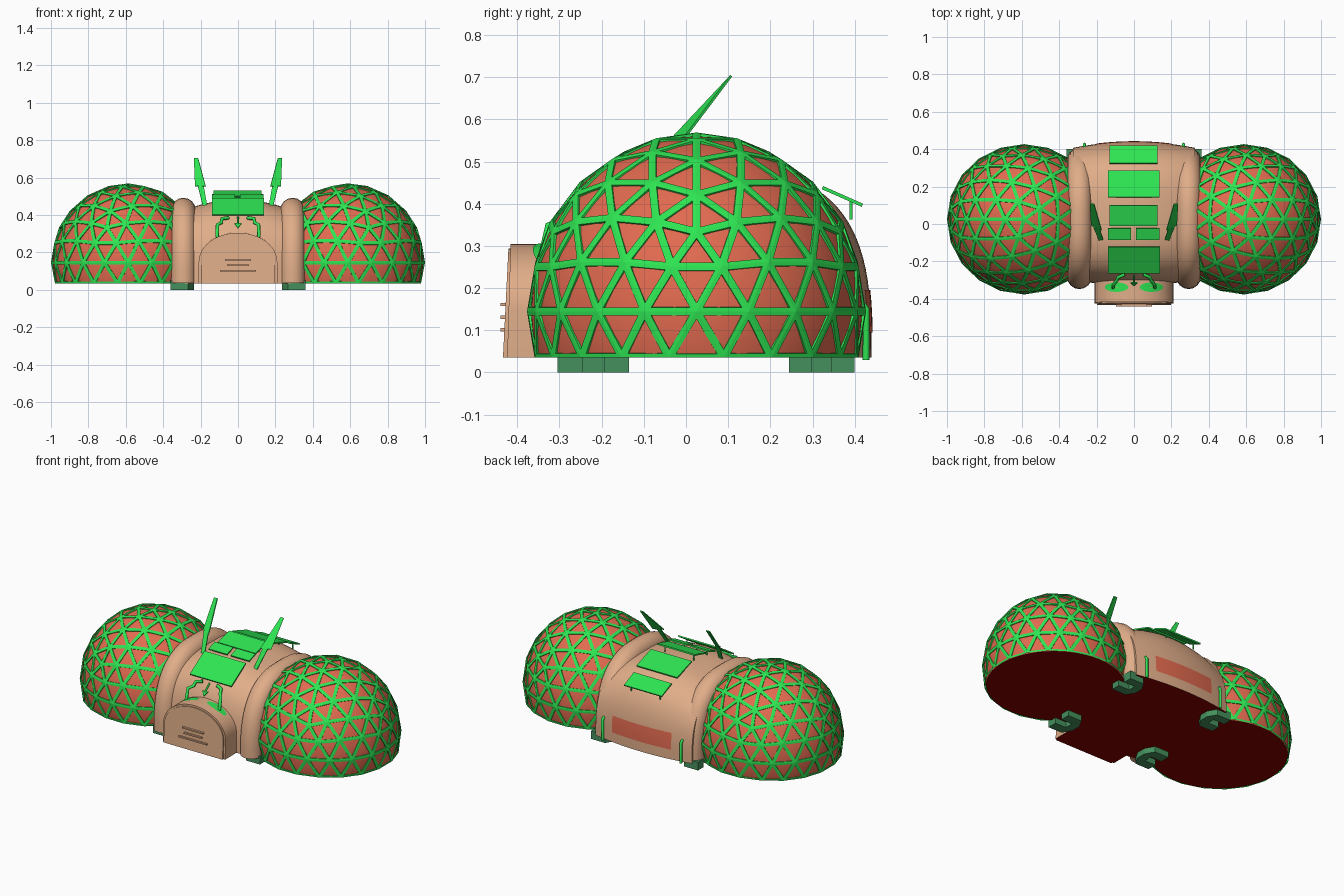
import bpy, bmesh
from math import sin, cos, pi, radians
from mathutils import Vector

if "Cube" in bpy.data.objects:
    bpy.data.objects.remove(bpy.data.objects["Cube"], do_unlink=True)


def material(name, rgb):
    m = bpy.data.materials.new(name)
    m.use_nodes = True
    m.diffuse_color = (*rgb, 1)
    node = next(n for n in m.node_tree.nodes if n.type == 'BSDF_PRINCIPLED')
    node.inputs["Base Color"].default_value = (*rgb, 1)
    return m


TAN = material("tan shell", (0.75, 0.42, 0.25))
GREEN = material("bright green", (0.027, 0.78, 0.085))
DOME = material("terracotta", (0.76, 0.145, 0.08))
UNDER = material("dark red underside", (0.25, 0.0, 0.0))
PAD = material("dull green", (0.06, 0.28, 0.11))

FLOOR = 0.035
SIDES = ((1, "left"), (-1, "right"))


def finish(name, bm, mats, smooth=False):
    me = bpy.data.meshes.new(name)
    bm.to_mesh(me)
    bm.free()
    for m in mats:
        me.materials.append(m)
    ob = bpy.data.objects.new(name, me)
    bpy.context.collection.objects.link(ob)
    if smooth:
        bpy.ops.object.select_all(action='DESELECT')
        ob.select_set(True)
        bpy.context.view_layer.objects.active = ob
        bpy.ops.object.shade_smooth_by_angle(angle=radians(35))


def outward(bm):
    bmesh.ops.recalc_face_normals(bm, faces=bm.faces[:])


def tube(name, points, radius, mat, res=4):
    cu = bpy.data.curves.new(name, 'CURVE')
    cu.dimensions = '3D'
    cu.bevel_depth = radius
    cu.bevel_resolution = res
    cu.use_fill_caps = True
    sp = cu.splines.new('POLY')
    sp.points.add(len(points) - 1)
    for p, co in zip(sp.points, points):
        p.co = (*co, 1)
    cu.materials.append(mat)
    ob = bpy.data.objects.new(name, cu)
    bpy.context.collection.objects.link(ob)


def prism(name, bottom, top, mats, smooth=False):
    """Solid between two matching outlines."""
    bm = bmesh.new()
    a = [bm.verts.new(p) for p in bottom]
    b = [bm.verts.new(p) for p in top]
    n = len(a)
    bm.faces.new(a)
    bm.faces.new(b)
    for i in range(n):
        bm.faces.new((a[i], a[(i + 1) % n], b[(i + 1) % n], b[i]))
    if len(mats) > 1:
        for f in bm.faces:
            f.material_index = int(all(v.co.z < FLOOR + 0.001 for v in f.verts))
    outward(bm)
    finish(name, bm, mats, smooth)


def slab(name, corners, thick, mat):
    """Flat plate whose top is the given outline."""
    c = [Vector(p) for p in corners]
    n = (c[1] - c[0]).cross(c[2] - c[0]).normalized() * thick
    prism(name, [p - n for p in c], c, [mat])


def patch(name, rows, mat, facing):
    """Thin skin over a grid of points, lying on a curved surface."""
    bm = bmesh.new()
    grid = [[bm.verts.new(p) for p in row] for row in rows]
    for a, b in zip(grid, grid[1:]):
        for j in range(len(a) - 1):
            bm.faces.new((a[j], b[j], b[j + 1], a[j + 1]))
    bm.normal_update()
    bmesh.ops.reverse_faces(bm, faces=[f for f in bm.faces if f.normal.dot(facing) < 0])
    finish(name, bm, [mat], True)


def arch_point(t, mid, half, height, power):
    """Squarish arch in the y-z plane."""
    c, s = cos(t), max(sin(t), 0)
    return (mid + half * (1 if c > 0 else -1) * abs(c) ** power,
            FLOOR + height * s ** power)


def dome_point(sx, co, scale):
    return (sx * (0.587 + 0.413 * scale * co.x), 0.025 + 0.402 * scale * co.y,
            0.145 + 0.424 * scale * co.z)


for sx, side in SIDES:
    # Smooth dome shell, cut flat at the floor
    bm = bmesh.new()
    bmesh.ops.create_uvsphere(bm, u_segments=48, v_segments=28, radius=1)
    for v in bm.verts:
        v.co = dome_point(sx, v.co, 0.979)
    cut = bmesh.ops.bisect_plane(bm, geom=bm.verts[:] + bm.edges[:] + bm.faces[:],
                                 plane_co=(0, 0, FLOOR), plane_no=(0, 0, 1), clear_inner=True)
    rim = [e for e in cut["geom_cut"] if isinstance(e, bmesh.types.BMEdge)]
    for f in bmesh.ops.contextual_create(bm, geom=rim)["faces"]:
        f.material_index = 1
    outward(bm)
    finish(side + "_dome", bm, [DOME, UNDER], True)

    # Geodesic lattice: flat struts left after cutting out the triangles
    bm = bmesh.new()
    bmesh.ops.create_icosphere(bm, subdivisions=3, radius=1)
    bmesh.ops.delete(bm, geom=[v for v in bm.verts if v.co.z < -0.36], context='VERTS')
    for v in bm.verts:
        low = v.co.z < -0.1
        v.co = dome_point(sx, v.co, 1)
        if low:
            v.co.z = FLOOR
    outward(bm)
    panes = bm.faces[:]
    for width, depth in ((0.0095, 0), (0.001, -0.009)):
        bmesh.ops.inset_individual(bm, faces=panes, thickness=width, depth=depth,
                                   use_even_offset=True)
    bmesh.ops.delete(bm, geom=panes, context='FACES')
    finish(side + "_dome_struts", bm, [GREEN])

# Central barrel hull
HALF, TALL, MID = 0.385, 0.447, 0.055


def swell(x):
    return 1 - 0.8 * x * x, 1 - 1.5 * x * x


bm = bmesh.new()
NX, NT = 14, 48
rows = []
for i in range(NX + 1):
    x = -0.325 + 0.65 * i / NX
    sy, sz = swell(x)
    rows.append([bm.verts.new((x, *arch_point(pi * j / NT, MID, HALF * sy, TALL * sz, 2 / 3)))
                 for j in range(NT + 1)])
for a, b in zip(rows, rows[1:]):
    for j in range(NT):
        bm.faces.new((a[j], a[j + 1], b[j + 1], b[j]))
    bm.faces.new((a[0], b[0], b[NT], a[NT])).material_index = 1
bm.faces.new(rows[0])
bm.faces.new(rows[-1])
outward(bm)
finish("hull", bm, [TAN, UNDER], True)


# Rear window, a skin following the hull
def hull_back(x, z):
    sy, sz = swell(x)
    return MID + HALF * sy * (1 - ((z - FLOOR) / (TALL * sz)) ** 3) ** (1 / 3)


patch("rear_window", [[(x, hull_back(x, z) + 0.003, z) for z in (0.095, 0.12, 0.145, 0.17, 0.195)]
                      for x in [-0.2 + 0.4 * i / 14 for i in range(15)]],
      DOME, Vector((0, 1, 0)))

# Padded arches joining hull and domes
for sx, side in SIDES:
    path = [(sx * 0.292, *arch_point(pi * j / 40, 0.03, 0.312, 0.39, 0.74)) for j in range(41)]
    path = [(x, y, z + 0.001) for x, y, z in path]
    tube(side + "_arch", path, 0.066, TAN, 6)

# Entrance porch with a raised door and vent slats
SPRING = 0.15


def porch(w, top, y0, lean):
    pts = [(w, SPRING), (w, FLOOR), (-w, FLOOR), (-w, SPRING)]
    pts += [(-w * cos(pi * k / 24), SPRING + (top - SPRING) * sin(pi * k / 24))
            for k in range(1, 24)]
    return [(x, y0 + lean * (z - FLOOR), z) for x, z in pts]


prism("porch", porch(0.21, 0.305, -0.424, 0.03), porch(0.21, 0.305, -0.2, 0), [TAN, UNDER], True)
prism("porch_door", porch(0.199, 0.294, -0.434, 0.05), porch(0.199, 0.294, -0.4, 0),
      [TAN, UNDER], True)
for k, w in enumerate((0.095, 0.06, 0.07)):
    z = 0.105 + 0.03 * k
    slab("vent_slat_%d" % (k + 1),
         [(-w, -0.44, z), (w, -0.44, z), (w, -0.42, z), (-w, -0.42, z)], 0.008, TAN)

# Roof panels: x range, front y and z, back y and z
PANELS = {
    "front_panel": (-0.14, 0.14, -0.265, 0.404, -0.125, 0.492),
    "small_panel_right": (-0.14, -0.015, -0.085, 0.489, -0.025, 0.509),
    "small_panel_left": (0.01, 0.135, -0.085, 0.489, -0.025, 0.509),
    "middle_panel": (-0.13, 0.125, -0.01, 0.503, 0.1, 0.532),
    "rear_panel": (-0.14, 0.135, 0.145, 0.512, 0.285, 0.465),
    "tail_panel": (-0.13, 0.125, 0.325, 0.442, 0.42, 0.4),
}
for name, (x0, x1, y0, z0, y1, z1) in PANELS.items():
    slab(name, [(x0, y0, z0), (x1, y0, z0), (x1, y1, z1), (x0, y1, z1)], 0.008, GREEN)
    y, z = y0 + 0.7 * (y1 - y0), z0 + 0.7 * (z1 - z0)
    for x in (x0 + 0.03, x1 - 0.03):
        tube(name + "_post", [(x, y, z - 0.004), (x, y, z - 0.05)], 0.004, GREEN, 1)

for sx, side in SIDES:
    # Swept-back antenna: narrow stem and tapering, slightly twisted blade
    def fin(name, a, wa, b, wb, twist):
        outline = [(a[0] - wa, a[1] - twist, a[2]), (a[0] + wa, a[1] + twist, a[2]),
                   (b[0] + wb, b[1], b[2]), (b[0] - wb, b[1], b[2])]
        slab(side + name, [(sx * x, y, z) for x, y, z in outline], sx * 0.006, GREEN)
    fin("_antenna_stem", (0.172, -0.1, 0.43), 0.011, (0.2, -0.022, 0.56), 0.016, 0)
    fin("_antenna_blade", (0.202, -0.022, 0.555), 0.028, (0.225, 0.105, 0.705), 0.011, 0.014)

    # Bent pipe from the front panel to the porch roof
    tube(side + "_front_pipe",
         [(sx * x, y, z) for x, y, z in ((0.05, -0.27, 0.385), (0.085, -0.285, 0.381),
          (0.09, -0.3, 0.358), (0.11, -0.325, 0.348), (0.112, -0.34, 0.28))], 0.0095, GREEN, 2)

    # Oval flange lying on the curved porch roof
    oval = []
    for r in (0.1, 0.4, 0.7, 1):
        ring = [(0.093 + 0.063 * r * cos(a), -0.338 + 0.025 * r * sin(a))
                for a in [2 * pi * k / 24 for k in range(25)]]
        oval.append([(sx * x, y, SPRING + 0.155 * (1 - (x / 0.21) ** 2) ** 0.5 + 0.003)
                     for x, y in ring])
    patch(side + "_pipe_flange", oval, GREEN, Vector((0, 0, 1)))

    # Rear grab pipe
    tube(side + "_rear_pipe",
         [(sx * 0.265, y, z) for y, z in ((0.395, 0.165), (0.418, 0.163), (0.427, 0.15),
                                         (0.427, 0.03))], 0.008, GREEN, 2)

    # Bracket-shaped feet, open towards the domes
    for y, half, end in ((-0.22, 0.085, "front"), (0.322, 0.078, "rear")):
        outline = [(1, .3), (1, 1), (-.5, 1), (-1, .35),
                   (-1, -.35), (-.5, -1), (1, -1), (1, -.3),
                   (-.2, -.3), (-.2, .3)]
        ring = [(sx * (0.298 + 0.063 * u), y + half * v) for u, v in outline]
        prism("%s_%s_foot" % (end, side), [(a, b, 0) for a, b in ring],
              [(a, b, 0.05) for a, b in ring], [PAD])

# Central arrow-shaped drain under the front panel
tube("drain_pipe", [(0, -0.275, 0.39), (0, -0.32, 0.35)], 0.005, GREEN, 2)
slab("drain_tip", [(-0.02, -0.316, 0.358), (0.02, -0.316, 0.358), (0, -0.334, 0.332)],
     -0.008, GREEN)
